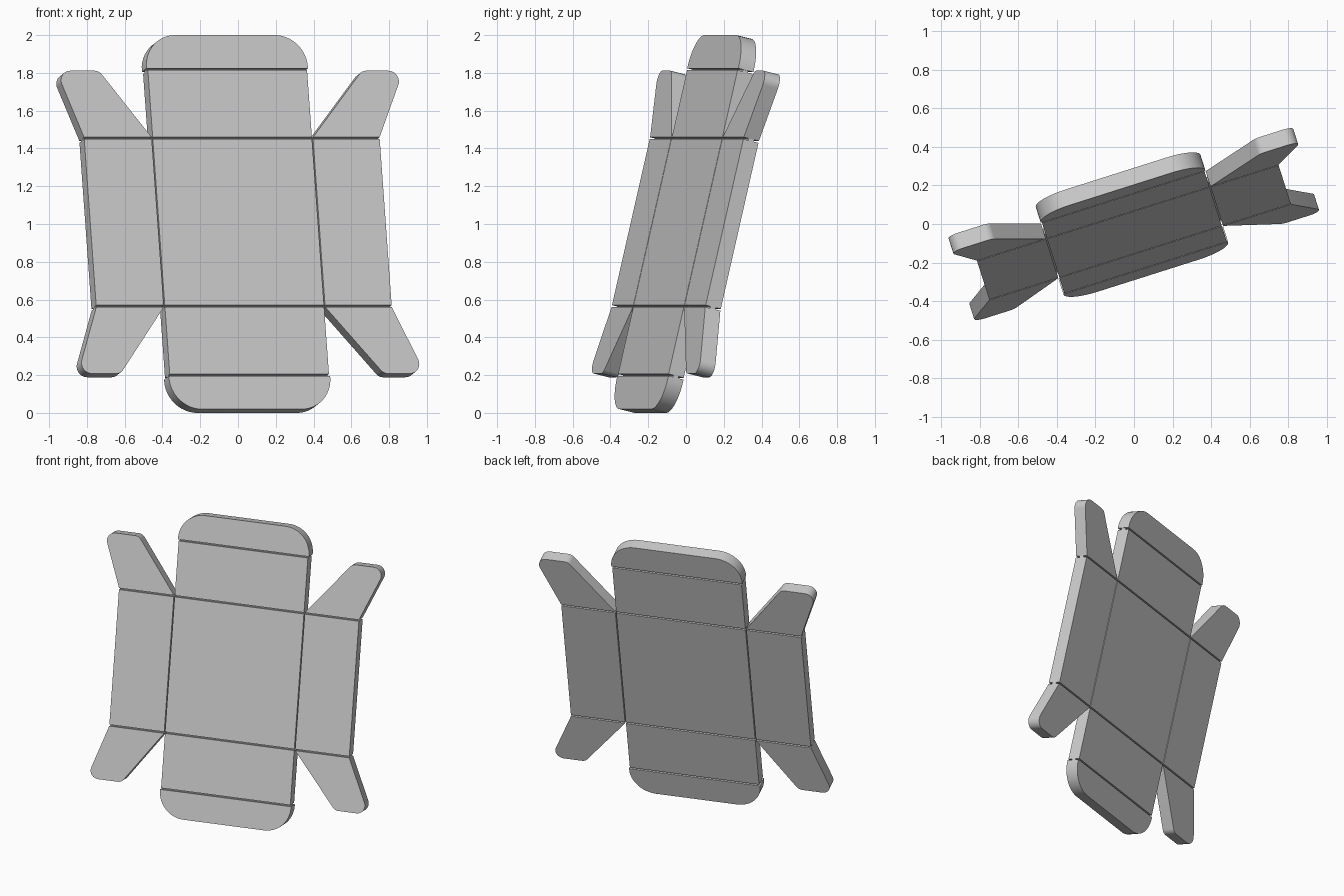
import bpy, bmesh
from math import radians, cos, sin, tan
from mathutils import Matrix, Vector

if "Cube" in bpy.data.objects:
    bpy.data.objects.remove(bpy.data.objects["Cube"])

T = 0.086          # board thickness
WEB = 0.03         # thickness left at the fold lines
YAW, LEAN = radians(17.6), radians(13.4)

# Sheet axes: u across, v up the sheet, n out of the front face
u = Vector((cos(YAW), sin(YAW), 0))
v = Vector((-sin(YAW) * sin(LEAN), cos(YAW) * sin(LEAN), cos(LEAN)))
n = u.cross(v)
M = Matrix((u, v, n)).transposed().to_4x4()
M.translation = (0, 0, 1)


def rounded(pts, n_seg=12):
    """Outline from (x, y, fillet radius) corners."""
    out = []
    for i, (x, y, r) in enumerate(pts):
        p = Vector((x, y))
        if r == 0:
            out.append(p)
            continue
        a = (Vector(pts[i - 1][:2]) - p).normalized()
        b = (Vector(pts[(i + 1) % len(pts)][:2]) - p).normalized()
        half = a.angle(b) / 2
        c = p + (a + b).normalized() * (r / sin(half))
        s = (p + a * (r / tan(half)) - c).normalized()
        e = (p + b * (r / tan(half)) - c).normalized()
        for k in range(n_seg + 1):
            out.append(c + s.slerp(e, k / n_seg) * r)
    return out


def plate(name, pts, t=T, flip=False):
    if flip:
        pts = [(x, -y, r) for x, y, r in pts]
    bm = bmesh.new()
    f = bm.faces.new([bm.verts.new((p.x, p.y, -t / 2)) for p in rounded(pts)])
    ext = bmesh.ops.extrude_face_region(bm, geom=[f])
    vs = [g for g in ext["geom"] if isinstance(g, bmesh.types.BMVert)]
    bmesh.ops.translate(bm, verts=vs, vec=(0, 0, t))
    bmesh.ops.recalc_face_normals(bm, faces=bm.faces)
    me = bpy.data.meshes.new(name)
    bm.to_mesh(me)
    bm.free()
    ob = bpy.data.objects.new(name, me)
    bpy.context.collection.objects.link(ob)
    ob.matrix_world = M
    bpy.context.view_layer.objects.active = ob
    ob.select_set(True)
    bpy.ops.object.shade_smooth_by_angle(angle=radians(30))
    ob.select_set(False)
    return ob


def rect(x0, y0, x1, y1):
    return [(x0, y0, 0), (x1, y0, 0), (x1, y1, 0), (x0, y1, 0)]


L, R = -0.456, 0.434      # side fold lines
LO, RO = -0.834, 0.807    # outer edges of side panels
F, F2, END = 0.457, 0.832, 1.018
G = 0.005                 # half the groove width
S = 0.003                 # half the side groove width

# Base and side panels
plate("base_panel", rect(L + S, -F + G, R - S, F - G))
plate("left_side_panel", rect(LO, -F + G, L - S, F - G))
plate("right_side_panel", rect(R + S, -F + G, RO, F - G))

# Side fold webs
for name, x in (("left", L), ("right", R)):
    plate(name + "_fold", rect(x - S, -F + G, x + S, F - G), WEB)

for side, flip in (("top", False), ("bottom", True)):
    # End wall and rounded tuck tab
    plate(side + "_end_panel", rect(L + S, F + G, R - S, F2 - G), flip=flip)
    plate(side + "_tuck_tab", [(L - S, F2 + G, 0), (R + S, F2 + G, 0),
                               (R + S, END, 0.172), (L - S, END, 0.172)], flip=flip)
    # Flared corner flaps
    plate(side + "_left_flap", [(LO, F + G, 0), (L - S, F + G, 0),
                                (-0.725, 0.824, 0.05), (-0.962, 0.824, 0.055)], flip=flip)
    plate(side + "_right_flap", [(R + S, F + G, 0), (RO, F + G, 0),
                                 (0.966, 0.824, 0.055), (0.736, 0.824, 0.05)], flip=flip)
    # Fold webs
    plate(side + "_end_fold", rect(L + S, F - G, R - S, F + G), WEB, flip)
    plate(side + "_tab_fold", rect(L + S, F2 - G, R - S, F2 + G), WEB, flip)
    plate(side + "_left_flap_fold", rect(LO, F - G, L - S, F + G), WEB, flip)
    plate(side + "_right_flap_fold", rect(R + S, F - G, RO, F + G), WEB, flip)
